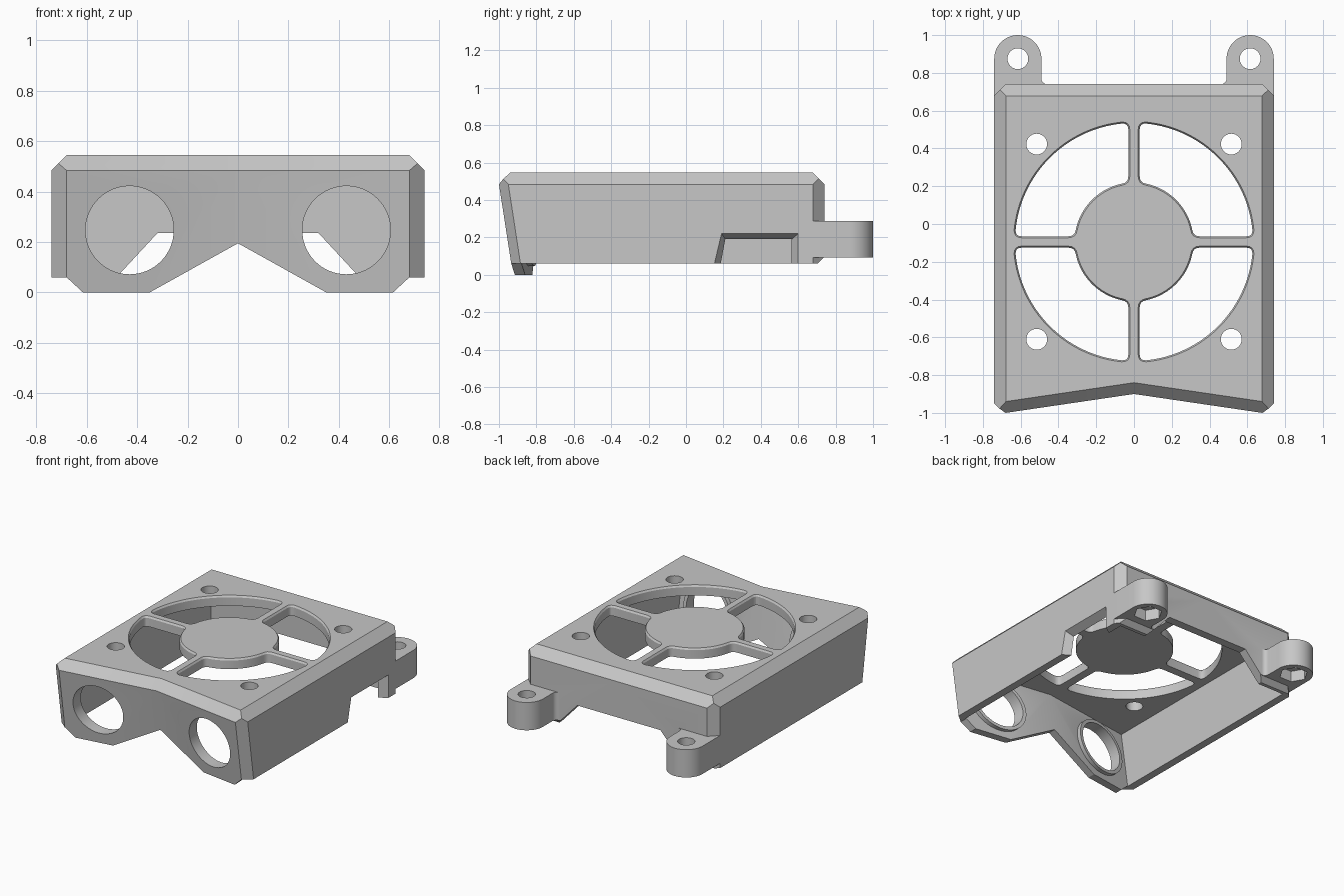
import bpy, bmesh, math
from mathutils import Vector, Matrix

if "Cube" in bpy.data.objects:
    bpy.data.objects.remove(bpy.data.objects["Cube"])

grey = bpy.data.materials.new("plain grey")
grey.use_nodes = True
grey.diffuse_color = (0.57, 0.57, 0.57, 1)
grey.node_tree.nodes["Principled BSDF"].inputs["Base Color"].default_value = (0.57, 0.57, 0.57, 1)


def make(name, bm):
    bmesh.ops.recalc_face_normals(bm, faces=bm.faces)
    if bm.calc_volume(signed=True) < 0:
        bmesh.ops.reverse_faces(bm, faces=bm.faces)
    mesh = bpy.data.meshes.new(name)
    bm.to_mesh(mesh)
    bm.free()
    mesh.materials.append(grey)
    ob = bpy.data.objects.new(name, mesh)
    bpy.context.collection.objects.link(ob)
    return ob


def trim(bm, planes):
    """Cut a convex solid with (point, outward normal) planes."""
    for point, normal in planes:
        geom = bm.verts[:] + bm.edges[:] + bm.faces[:]
        bmesh.ops.bisect_plane(bm, geom=geom, plane_co=point, plane_no=normal, clear_outer=True)
        bmesh.ops.holes_fill(bm, edges=bm.edges[:])
    return bm


def mirrored(bm):
    """Add the -x half and weld it along the middle."""
    middle = [f for f in bm.faces if all(abs(v.co.x) < 1e-5 for v in f.verts)]
    bmesh.ops.delete(bm, geom=middle, context='FACES_ONLY')
    copy = bmesh.ops.duplicate(bm, geom=bm.verts[:] + bm.edges[:] + bm.faces[:])["geom"]
    for v in copy:
        if isinstance(v, bmesh.types.BMVert):
            v.co.x *= -1
    bmesh.ops.remove_doubles(bm, verts=bm.verts[:], dist=1e-5)
    return bm


def loft(rings):
    """Skin rings of equal length and cap both ends."""
    bm = bmesh.new()
    rows = [[bm.verts.new(p) for p in ring] for ring in rings]
    n = len(rows[0])
    for a, b in zip(rows, rows[1:]):
        for i in range(n):
            bm.faces.new((a[i], a[(i + 1) % n], b[(i + 1) % n], b[i]))
    bm.faces.new(rows[0])
    bm.faces.new(rows[-1])
    return bm


def prism_y(points, y0, y1):
    return loft([[(x, y, z) for x, z in points] for y in (y0, y1)])


def prism_z(points, z0, z1):
    return loft([[(x, y, z) for x, y in points] for z in (z0, z1)])


def circle(cx, cy, r, n=40):
    return [(cx + r * math.cos(math.tau * i / n), cy + r * math.sin(math.tau * i / n)) for i in range(n)]


def combine(target, bm, operation='DIFFERENCE'):
    tool = make("tool", bm)
    tool.hide_render = True
    mod = target.modifiers.new("cut", 'BOOLEAN')
    mod.object, mod.operation, mod.solver = tool, operation, 'EXACT'
    bpy.context.view_layer.objects.active = target
    bpy.ops.object.modifier_apply(modifier=mod.name)
    bpy.data.objects.remove(tool)


def plane3(a, b, c):
    """Plane through three points, facing the front."""
    a, b, c = Vector(a), Vector(b), Vector(c)
    n = (b - a).cross(c - a).normalized()
    return a, (n if n.y < 0 else -n)


def half_block():
    bm = bmesh.new()
    bmesh.ops.create_cube(bm, size=4, matrix=Matrix.Translation((2, 0, 0)))
    return bm


# Outer shell: one convex half with chamfers, mirrored to give the V front
TOP, RIM = 0.546, 0.484
front_point, front_normal = plane3((0, -0.9, RIM), (0.68, -1, RIM), (0, -0.825, 0))
X, Y, Z = Vector((1, 0, 0)), Vector((0, 1, 0)), Vector((0, 0, 1))
shroud = make("fan_shroud", mirrored(trim(half_block(), [
    (X * 0.74, X), (Y * 0.74, Y), (Z * TOP, Z), (Z * 0, -Z),
    (front_point, front_normal),
    (X * (0.74 + RIM), X + Z), (Y * (0.74 + RIM), Y + Z), (X * 1.42, X + Y), (Y * 0.645, Y - Z),
    plane3((0, -0.84, TOP), (0.68, -0.94, TOP), (0, -0.9, RIM)),
    plane3((0.68, -1, RIM), (0.74, -0.95, RIM), (0.74, -0.885, 0.06)),
])))

# Hollow inside
inner_point = front_point + Y * 0.055
combine(shroud, mirrored(trim(half_block(), [
    (X * 0.685, X), (Y * 0.68, Y), (Z * 0.475, Z), (Z * -0.2, -Z), (inner_point, front_normal)])))

# Lower edges: centre notch, side undercuts, rear opening
combine(shroud, prism_y([(-0.53, -0.1), (0, 0.195), (0.53, -0.1)], -1.3, -0.5))
side = [(0.68, 0.06), (0.615, 0), (0.615, -0.1), (1, -0.1), (1, 0.06)]
for s in (1, -1):
    combine(shroud, prism_y([(s * x, z) for x, z in side], -1.3, 1.3))
rear = [(0.7, -0.1), (0.7, 0.06), (0.482, 0.06), (0.32, 0.235)]
combine(shroud, prism_y(rear + [(-x, z) for x, z in reversed(rear)], 0.5, 1.2))

# Nozzle holes with a raised collar inside
for s in (1, -1):
    collar = trim(prism_y(circle(0.43, 0.247, 0.2, 64), -1.3, 0), [
        (front_point + Y * 0.03, front_normal), (front_point + Y * 0.085, -front_normal)])
    for v in collar.verts:
        v.co.x *= s
    combine(shroud, collar, 'UNION')
    combine(shroud, prism_y(circle(s * 0.43, 0.247, 0.175, 64), -1.3, -0.6))

# Cable notch in the left side, flared outwards
inner = [(0.18, 0.03), (0.21, 0.19), (0.565, 0.19), (0.565, 0.03)]
outer = [(0.145, 0.03), (0.19, 0.22), (0.6, 0.22), (0.6, 0.03)]
combine(shroud, loft([[(x, y, z) for y, z in ring] for x, ring in
                      ((0.6, inner), (0.685, inner), (0.74, outer), (0.8, outer))]))

# Mounting lugs with a rounded end, bolt hole and hex nut pocket
for s in (1, -1):
    cx, cy, r = 0.615, 0.875, 0.125
    lug = [(cx + r * math.cos(math.pi * i / 24), cy + r * math.sin(math.pi * i / 24)) for i in range(25)]
    lug += [(0.46 + 0.03 * math.cos(a), 0.77 - 0.03 * math.sin(a))
            for a in [math.pi / 2 * i / 5 for i in range(6)]]
    lug += [(0.46, 0.69), (0.7, 0.69), (0.7, 0.675), (cx + r, 0.675)]
    combine(shroud, prism_z([(s * x, y) for x, y in lug], 0.093, 0.287), 'UNION')
    combine(shroud, prism_z(circle(s * cx, cy, 0.055), 0, 0.4))
    combine(shroud, prism_z(circle(s * cx, cy, 0.093, 6), 0, 0.17))


# Fan openings: four rounded sectors leaving the hub and spokes
def fan_sector(R=0.63, r=0.315, h=0.03, f=0.035):
    def arc(rad, n):
        a = math.asin(h / rad) + f / rad
        return [Vector((rad * math.cos(t), rad * math.sin(t)))
                for t in [a + (math.pi / 2 - 2 * a) * i / n for i in range(n + 1)]]

    def corner(p, c, q):
        return [p * (1 - t) ** 2 + c * 2 * t * (1 - t) + q * t * t for t in (0.25, 0.5, 0.75)]

    big, small = arc(R, 32), arc(r, 20)[::-1]
    xo, xi = math.sqrt(R * R - h * h), math.sqrt(r * r - h * h)
    o1, o2, i1, i2 = Vector((xo, h)), Vector((h, xo)), Vector((h, xi)), Vector((xi, h))
    up, right = Vector((0, f)), Vector((f, 0))
    return (big + corner(big[-1], o2, o2 - up) + [o2 - up, i1 + up]
            + corner(i1 + up, i1, small[0]) + small
            + corner(small[-1], i2, i2 + right) + [i2 + right, o1 - right]
            + corner(o1 - right, o1, big[0]))


def grown(points, d):
    out = []
    for i, p in enumerate(points):
        t = (points[(i + 1) % len(points)] - points[i - 1]).normalized()
        out.append(p + Vector((t.y, -t.x)) * d)
    return out


sector = fan_sector()
flare = grown(sector, 0.008)
for k in range(4):
    place = Matrix.Translation((0, -0.095, 0)) @ Matrix.Rotation(k * math.pi / 2, 4, 'Z')
    combine(shroud, loft([[place @ Vector((p.x, p.y, z)) for p in ring] for z, ring in
                          ((0.4, sector), (TOP - 0.012, sector), (TOP, flare), (0.6, flare))]))

# Fan screw holes
for x in (-0.515, 0.515):
    for y in (-0.61, 0.423):
        combine(shroud, prism_z(circle(x, y, 0.055), 0.4, 0.7))

bpy.ops.object.select_all(action='DESELECT')
shroud.select_set(True)
bpy.context.view_layer.objects.active = shroud
bpy.ops.object.shade_smooth_by_angle(angle=math.radians(25))
